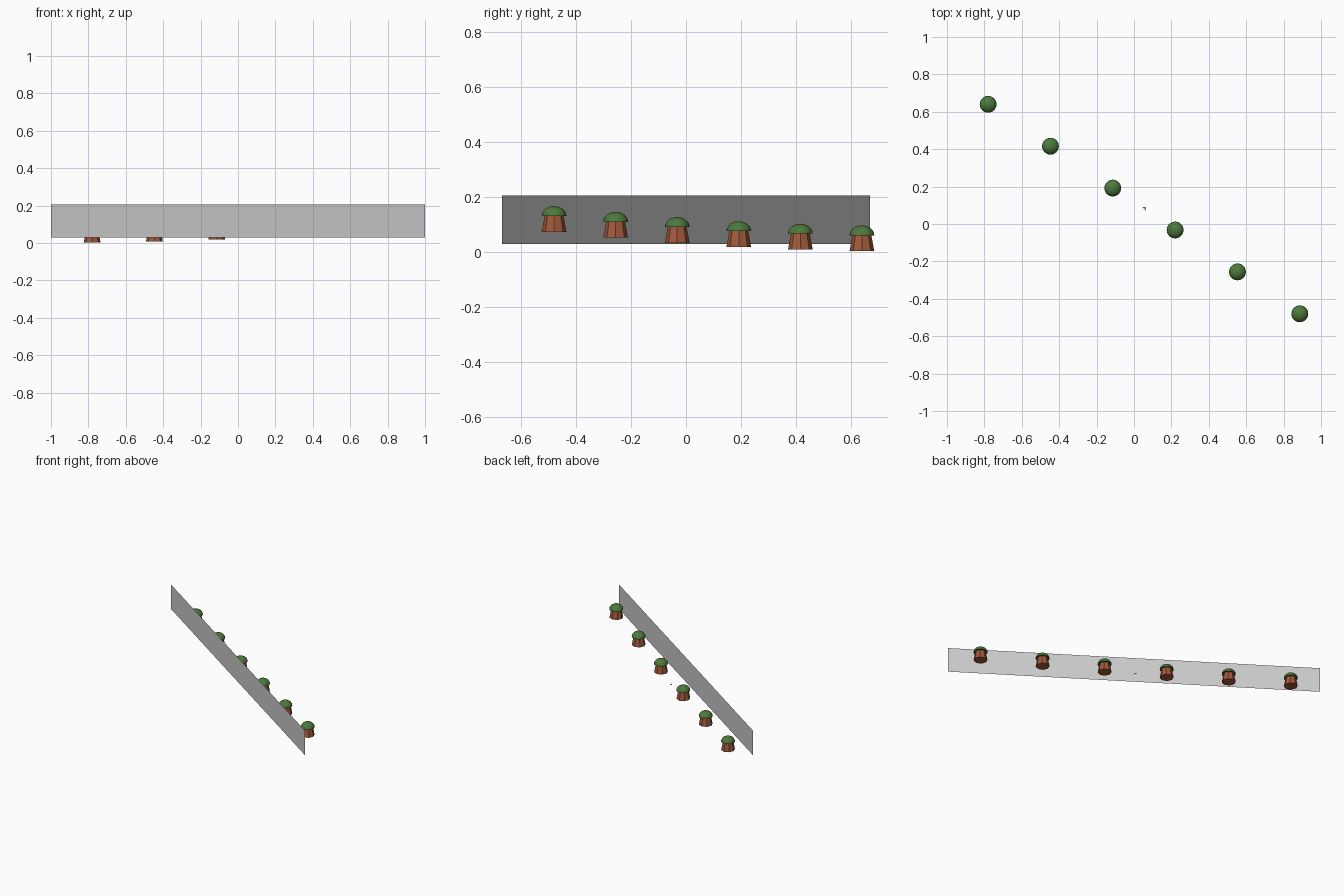
import bpy, bmesh, math
from mathutils import Matrix

if "Cube" in bpy.data.objects:
    bpy.data.objects.remove(bpy.data.objects["Cube"])


def material(name, rgb):
    m = bpy.data.materials.new(name)
    m.diffuse_color = (*rgb, 1)
    m.use_nodes = True
    m.node_tree.nodes["Principled BSDF"].inputs["Base Color"].default_value = m.diffuse_color
    return m


def add_object(name, bm, loc=(0, 0, 0), mat=None):
    mesh = bpy.data.meshes.new(name)
    bm.to_mesh(mesh)
    bm.free()
    ob = bpy.data.objects.new(name, mesh)
    ob.location = loc
    bpy.context.collection.objects.link(ob)
    if mat:
        mesh.materials.append(mat)
    return ob


def flat_face(name, points):
    bm = bmesh.new()
    bm.faces.new([bm.verts.new(p) for p in points])
    return add_object(name, bm)


terracotta = material("terracotta", (0.36, 0.10, 0.045))
leaf = material("leaf", (0.075, 0.19, 0.045))

# Thin wall running diagonally
flat_face("wall", [(-1, 0.67, 0.03), (1, -0.67, 0.03), (1, -0.67, 0.205), (-1, 0.67, 0.205)])

# Small loose ground chip behind the wall
flat_face("ground_chip", [(0.045, 0.09, 0.03), (0.065, 0.07, 0.03), (0.065, 0.09, 0.03)])

# Row of planters stepping down towards the back left
base_heights = [0.003, 0.009, 0.018, 0.033, 0.052, 0.073]
for i, z in enumerate(base_heights):
    x, y = -0.78 + 0.3333 * i, 0.64 - 0.224 * i

    # Faceted pot, wider at the bottom
    bm = bmesh.new()
    bmesh.ops.create_cone(bm, cap_ends=True, segments=8, radius1=0.045, radius2=0.034,
                          depth=0.06, matrix=Matrix.Translation((0, 0, 0.03)))
    add_object(f"pot_{i + 1}", bm, (x, y, z), terracotta)

    # Domed bush
    bm = bmesh.new()
    bmesh.ops.create_uvsphere(bm, u_segments=24, v_segments=12, radius=0.045)
    bmesh.ops.bisect_plane(bm, geom=bm.verts[:] + bm.edges[:] + bm.faces[:], dist=1e-5,
                           plane_co=(0, 0, 0), plane_no=(0, 0, -1), clear_outer=True)
    bmesh.ops.holes_fill(bm, edges=[e for e in bm.edges if e.is_boundary])
    bmesh.ops.scale(bm, vec=(1, 1, 0.8), verts=bm.verts)
    for f in bm.faces:
        f.smooth = len(f.verts) < 5
    add_object(f"bush_{i + 1}", bm, (x, y, z + 0.058), leaf)
